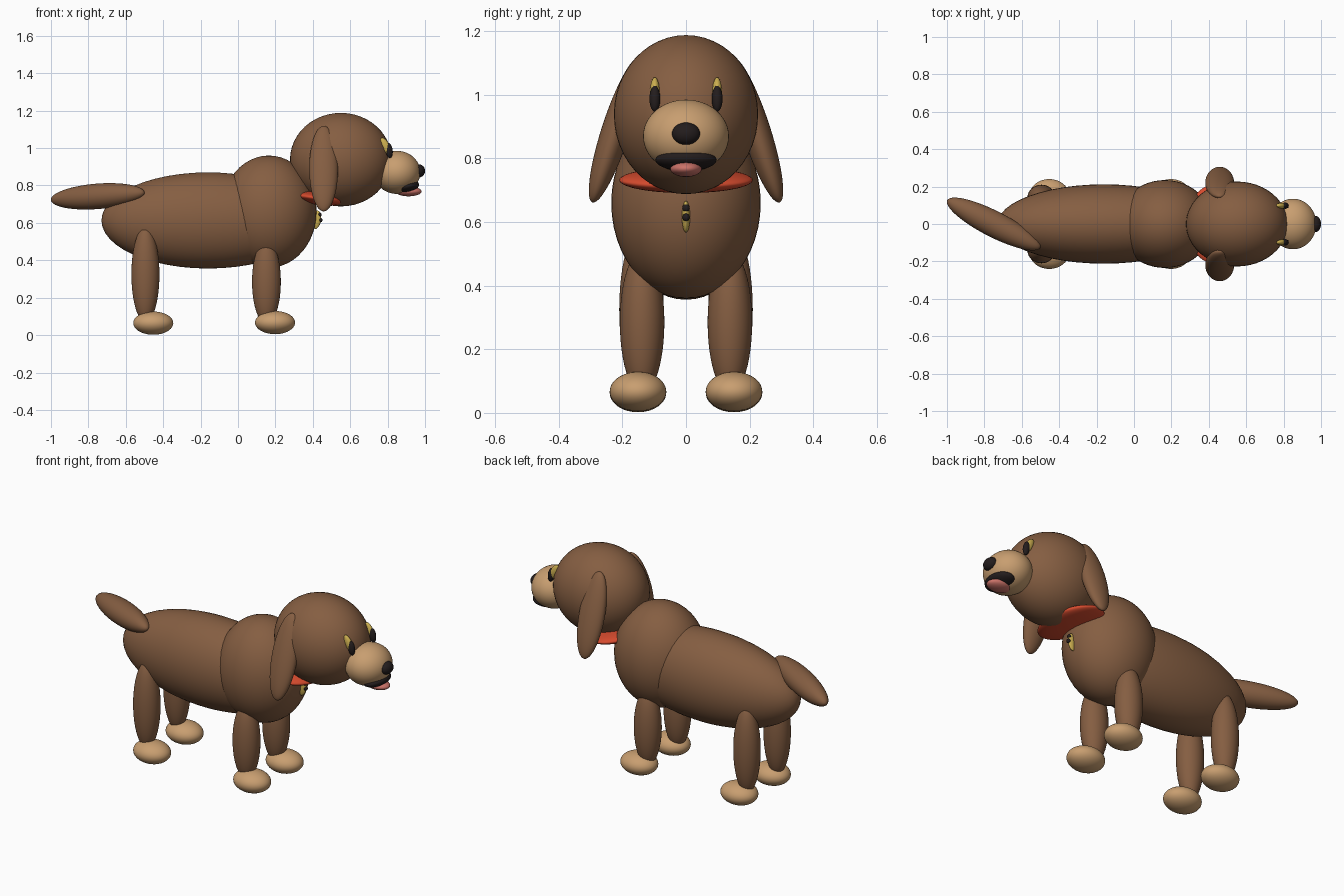
import bpy
from math import radians


def material(name, rgb):
    m = bpy.data.materials.new(name)
    m.diffuse_color = (*rgb, 1)
    return m


BROWN = material("brown_fur", (0.235, 0.112, 0.054))
TAN = material("tan_fur", (0.578, 0.342, 0.162))
BLACK = material("soft_black", (0.017, 0.012, 0.012))
PINK = material("tongue_pink", (0.60, 0.17, 0.14))
RED = material("collar_red", (0.67, 0.07, 0.027))
GOLD = material("gold", (0.61, 0.43, 0.08))


def blob(name, loc, radii, mat, rot=(0, 0, 0), detail=48):
    """Smooth ellipsoid with the given centre, radii and rotation in degrees."""
    bpy.ops.mesh.primitive_uv_sphere_add(
        segments=detail, ring_count=detail // 2, radius=1, location=loc,
        rotation=[radians(a) for a in rot])
    ob = bpy.context.object
    ob.name = name
    ob.scale = radii
    ob.data.materials.append(mat)
    bpy.ops.object.shade_smooth()
    return ob


# Trunk, head and tail
blob("body", (-0.16, 0, 0.613), (0.57, 0.212, 0.257), BROWN)
blob("chest", (0.165, 0, 0.66), (0.255, 0.235, 0.30), BROWN)
blob("head", (0.55, 0, 0.938), (0.272, 0.227, 0.25), BROWN)
blob("tail", (-0.75, 0, 0.742), (0.28, 0.07, 0.068), BROWN, (0, -4, -27))

# Face
blob("muzzle", (0.85, 0, 0.87), (0.125, 0.135, 0.115), TAN)
blob("nose", (0.968, 0, 0.878), (0.032, 0.044, 0.035), BLACK, detail=32)
blob("mouth", (0.903, 0, 0.795), (0.066, 0.096, 0.033), BLACK, (0, -10, 0), 32)
blob("tongue", (0.912, 0, 0.768), (0.07, 0.05, 0.026), PINK, detail=32)

# Collar with hanging tag
blob("collar", (0.425, 0, 0.732), (0.142, 0.21, 0.036), RED, (0, 8, 0))
blob("tag", (0.418, 0, 0.617), (0.026, 0.013, 0.05), GOLD, (0, 8, 0), 24)
for z, x in ((0.644, 0.437), (0.615, 0.442)):
    blob("tag_stud", (x, 0, z), (0.010, 0.012, 0.012), BLACK, detail=16)

# Mirrored pairs
for s, side in ((1, "left"), (-1, "right")):
    blob(f"ear_{side}", (0.458, s * 0.22, 0.89), (0.077, 0.045, 0.24), BROWN,
         (s * 18, 0, 0))
    blob(f"eye_{side}", (0.808, s * 0.098, 0.988), (0.019, 0.017, 0.041), BLACK,
         (0, -8, 0), 24)
    blob(f"eye_rim_{side}", (0.789, s * 0.098, 1.01), (0.022, 0.015, 0.05), GOLD,
         (0, -28, 0), 24)
    blob(f"rear_leg_{side}", (-0.495, s * 0.14, 0.325), (0.075, 0.07, 0.255), BROWN)
    blob(f"front_leg_{side}", (0.152, s * 0.138, 0.285), (0.077, 0.07, 0.225), BROWN)
    for part, x in (("rear", -0.453), ("front", 0.198)):
        blob(f"{part}_paw_{side}", (x, s * 0.151, 0.064 if x < 0 else 0.067),
             (0.107, 0.089, 0.062), TAN)
